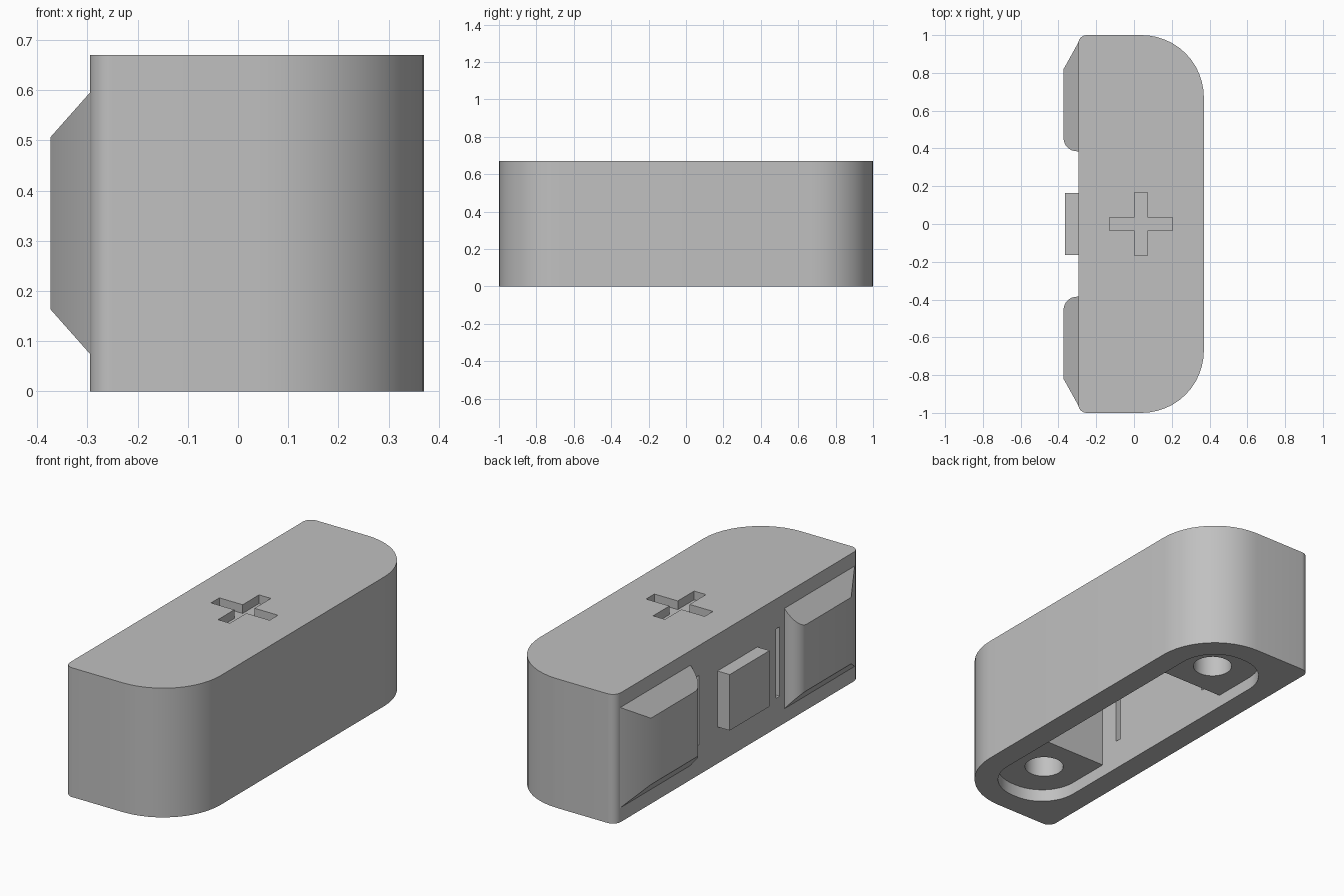
import bpy, bmesh, math

if "Cube" in bpy.data.objects:
    bpy.data.objects.remove(bpy.data.objects["Cube"])

HEIGHT = 0.67
MID_X = 0.037          # centre line of the body
FACE_X = -0.295        # flat mounting face

grey = bpy.data.materials.new("plain_grey")
grey.use_nodes = True
grey.diffuse_color = (0.53, 0.53, 0.53, 1)
grey.node_tree.nodes["Principled BSDF"].inputs["Base Color"].default_value = (0.53, 0.53, 0.53, 1)


def arc(cx, cy, r, start, steps=12):
    """Quarter circle, counter-clockwise from the start angle in degrees."""
    return [(cx + r * math.cos(math.radians(start + 90 * i / steps)),
             cy + r * math.sin(math.radians(start + 90 * i / steps))) for i in range(steps + 1)]


def rounded(x0, x1, half_y, r_left, r_right):
    return (arc(x1 - r_right, half_y - r_right, r_right, 0)
            + arc(x0 + r_left, half_y - r_left, r_left, 90)
            + arc(x0 + r_left, r_left - half_y, r_left, 180)
            + arc(x1 - r_right, r_right - half_y, r_right, 270))


def rect(x0, x1, y0, y1):
    return [(x0, y0), (x1, y0), (x1, y1), (x0, y1)]


def prism(name, outline, low, high):
    """Extrude an outline; low and high are heights or functions of x."""
    lo = low if callable(low) else lambda x: low
    hi = high if callable(high) else lambda x: high
    bm = bmesh.new()
    bottom = [bm.verts.new((x, y, lo(x))) for x, y in outline]
    top = [bm.verts.new((x, y, hi(x))) for x, y in outline]
    bm.faces.new(bottom)
    bm.faces.new(top)
    n = len(outline)
    for i in range(n):
        j = (i + 1) % n
        bm.faces.new((bottom[i], bottom[j], top[j], top[i]))
    bmesh.ops.recalc_face_normals(bm, faces=bm.faces)
    mesh = bpy.data.meshes.new(name)
    bm.to_mesh(mesh)
    bm.free()
    mesh.materials.append(grey)
    obj = bpy.data.objects.new(name, mesh)
    bpy.context.collection.objects.link(obj)
    return obj


def cut(target, cutter):
    cutter.hide_render = True
    mod = target.modifiers.new("cut", 'BOOLEAN')
    mod.operation = 'DIFFERENCE'
    mod.solver = 'EXACT'
    mod.object = cutter
    bpy.context.view_layer.objects.active = target
    bpy.ops.object.modifier_apply(modifier=mod.name)
    bpy.data.objects.remove(cutter)


# Housing with two large and two small vertical corners
housing = prism("housing", rounded(FACE_X, 0.37, 1.0, 0.045, 0.33), 0, HEIGHT)

# Shallow recess underneath and the deep pocket above it
in_x0, in_x1 = MID_X - 0.212, MID_X + 0.212
cut(housing, prism("recess_cutter", rounded(in_x0, in_x1, 0.88, 0.2, 0.2), -0.1, 0.065))
cut(housing, prism("pocket_cutter", rect(in_x0, in_x1, -0.45, 0.45), -0.1, 0.56))

for side in (-1, 1):
    # Screw hole in each ledge
    hole = [(MID_X + 0.095 * math.cos(math.tau * i / 40),
             side * 0.65 + 0.095 * math.sin(math.tau * i / 40)) for i in range(40)]
    cut(housing, prism("hole_cutter", hole, -0.1, 0.56))
    # Narrow slot through the mounting wall
    y = side * 0.33
    cut(housing, prism("slot_cutter", rect(-0.4, -0.1, y - 0.016, y + 0.016), 0.155, 0.515))

# Plus-shaped recess in the top
a, b = 0.168, 0.034
plus = [(a, -b), (a, b), (b, b), (b, a), (-b, a), (-b, b),
        (-a, b), (-a, -b), (-b, -b), (-b, -a), (b, -a), (b, -b)]
cut(housing, prism("plus_cutter", [(MID_X + x, y) for x, y in plus], HEIGHT - 0.045, HEIGHT + 0.1))

# Centre pad on the mounting face
pad = prism("centre_pad", rect(-0.365, FACE_X + 0.005, -0.163, 0.163), 0.19, 0.48)

# Tapered locating blocks: rounded inner end, sloped outer end
OUT_X = -0.373


def block_low(x):
    return 0.075 + 0.088 * min(1, max(0, (FACE_X - x) / (FACE_X - OUT_X)))


parts = [housing, pad]
for side, name in ((1, "back_block"), (-1, "front_block")):
    outline = [(FACE_X + 0.003, 0.96), (FACE_X, 0.96), (OUT_X, 0.82)]
    outline += arc(OUT_X + 0.07, 0.455, 0.07, 180, 8)
    outline += [(FACE_X, 0.385), (FACE_X + 0.003, 0.385)]
    parts.append(prism(name, [(x, side * y) for x, y in outline],
                       block_low, lambda x: HEIGHT - block_low(x)))

# Smooth the curved walls, keep the edges sharp
bpy.ops.object.select_all(action='DESELECT')
for obj in parts:
    obj.select_set(True)
bpy.context.view_layer.objects.active = housing
bpy.ops.object.shade_smooth_by_angle(angle=math.radians(30))
